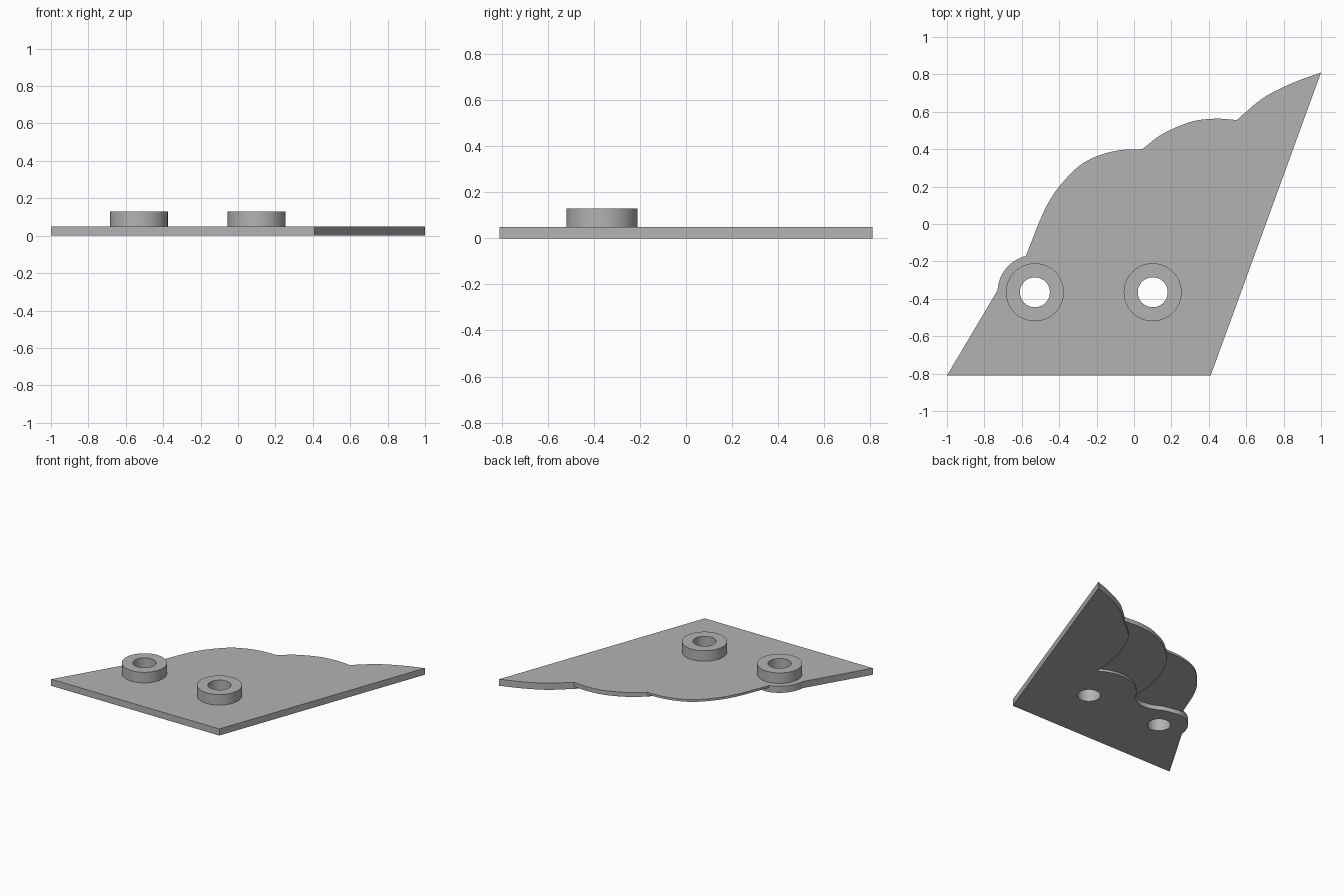
import bpy
import bmesh
import math
from mathutils import Vector

cube = bpy.data.objects.get("Cube")
if cube:
    bpy.data.objects.remove(cube, do_unlink=True)

TOP = 0.05             # plate thickness
STEPS = (0.017, 0.033)  # undersides of the middle and outer feathers

grey = bpy.data.materials.new("light_grey")
grey.use_nodes = True
grey.diffuse_color = (0.45, 0.45, 0.45, 1)
grey.node_tree.nodes["Principled BSDF"].inputs["Base Color"].default_value = grey.diffuse_color


def curve(points, steps=6):
    """Smooth path through the points."""
    pts = [Vector(p) for p in points]
    pts = [2 * pts[0] - pts[1]] + pts + [2 * pts[-1] - pts[-2]]
    path = []
    for a, b, c, d in zip(pts, pts[1:], pts[2:], pts[3:]):
        for i in range(steps):
            t = i / steps
            path.append(0.5 * (2 * b + (c - a) * t + (2 * a - 5 * b + 4 * c - d) * t ** 2
                               + (3 * b - a - 3 * c + d) * t ** 3))
    return path + [pts[-2]]


def arc(centre, radius, start, end, steps=14):
    angles = [math.radians(start + (end - start) * i / steps) for i in range(steps + 1)]
    return [Vector((centre[0] + radius * math.cos(a), centre[1] + radius * math.sin(a)))
            for a in angles]


def prism(name, outline, low, high):
    """Extrude a flat outline between two heights."""
    bm = bmesh.new()
    face = bm.faces.new([bm.verts.new((p[0], p[1], low)) for p in outline])
    out = bmesh.ops.extrude_face_region(bm, geom=[face])
    verts = [v for v in out["geom"] if isinstance(v, bmesh.types.BMVert)]
    bmesh.ops.translate(bm, vec=(0, 0, high - low), verts=verts)
    bmesh.ops.recalc_face_normals(bm, faces=bm.faces)
    mesh = bpy.data.meshes.new(name)
    bm.to_mesh(mesh)
    bm.free()
    mesh.materials.append(grey)
    obj = bpy.data.objects.new(name, mesh)
    bpy.context.collection.objects.link(obj)
    return obj


def combine(target, tool, operation):
    mod = target.modifiers.new(tool.name, "BOOLEAN")
    mod.operation = operation
    mod.solver = "EXACT"
    mod.object = tool
    bpy.context.view_layer.objects.active = target
    bpy.ops.object.modifier_apply(modifier=mod.name)
    bpy.data.objects.remove(tool, do_unlink=True)


# Pegs, and the rounded lobe beside the outer one
pegs = [(-0.53, -0.365), (0.10, -0.365)]
lobe = arc(pegs[0], 0.2, 104, 177)

# Wing outline: three scalloped feathers and straight sides
tip_feather = curve([(1, 0.81), (0.85, 0.755), (0.7, 0.68), (0.6, 0.6), (0.55, 0.556)])
mid_feather = curve([(0.55, 0.556), (0.43, 0.563), (0.3, 0.545), (0.15, 0.48), (0.045, 0.4)])
end_feather = curve([(0.045, 0.4), (-0.08, 0.394), (-0.2, 0.362), (-0.3, 0.305),
                     (-0.4, 0.2), (-0.46, 0.11), (-0.505, 0.016)])
outline = [(-1, -0.81), (0.41, -0.81)] + tip_feather + mid_feather[1:] + end_feather[1:] + lobe
wing = prism("wing_plate", outline, 0, TOP)

# Underside steps: each cutter thins the feathers further out
inner_edge = arc((0.1, -0.3), 0.287, 53, 157)
outer_edge = curve([(-0.165, -0.188), (-0.25, -0.235), (-0.34, -0.23), (-0.43, -0.19)])
lobe_edge = arc(pegs[0], 0.2, 95, 104, 3)
outside = [Vector((-0.66, -0.1)), Vector((-0.8, 0.9))]
tip_edge = curve([(0.55, 0.556), (0.41, 0.43), (0.33, 0.26), (0.29, 0.11), (0.273, -0.071)])
mid_edge = curve([(0.045, 0.4), (-0.04, 0.3), (-0.11, 0.15), (-0.15, 0), (-0.165, -0.188)])
shared = outer_edge[1:] + lobe_edge + outside
cuts = [
    [Vector((0.55, 0.9))] + tip_edge[:-1] + inner_edge + shared,
    [Vector((0.045, 0.9))] + mid_edge + shared,
]
for shape, height in zip(cuts, STEPS):
    combine(wing, prism("feather_cutter", shape, -0.1, height), "DIFFERENCE")

# Raised ring pegs with through holes
for centre in pegs:
    combine(wing, prism("peg", arc(centre, 0.155, 0, 354.375, 63), 0.04, 0.13), "UNION")
    combine(wing, prism("hole_cutter", arc(centre, 0.08, 0, 352.5, 47), -0.1, 0.3), "DIFFERENCE")

bpy.ops.object.select_all(action="DESELECT")
wing.select_set(True)
bpy.context.view_layer.objects.active = wing
bpy.ops.object.shade_smooth_by_angle(angle=math.radians(30))
